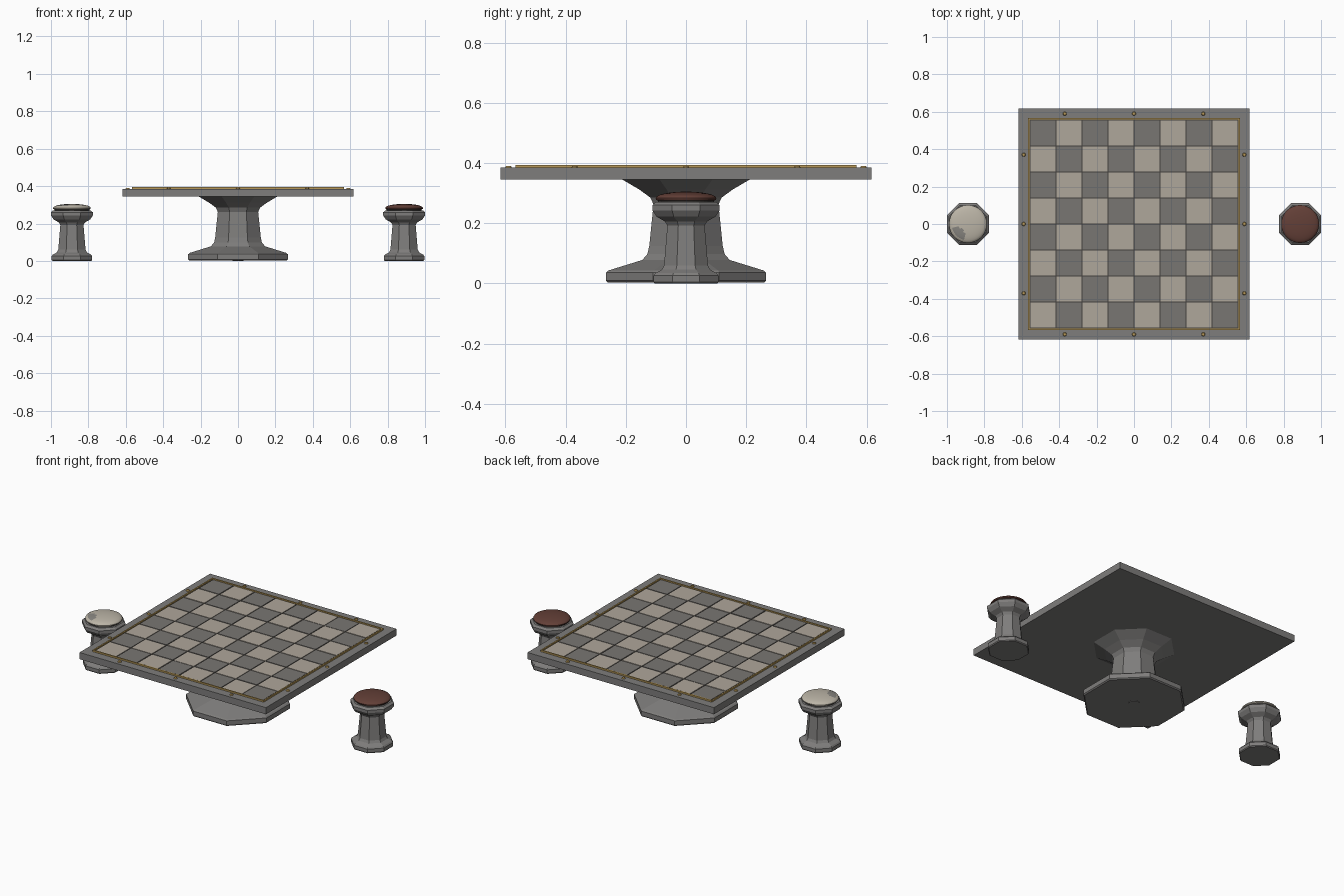
import bpy, bmesh, math, random
from mathutils import Vector

if "Cube" in bpy.data.objects:
    bpy.data.objects.remove(bpy.data.objects["Cube"])

random.seed(4)


def material(name, r, g, b):
    m = bpy.data.materials.new(name)
    m.diffuse_color = (r, g, b, 1)
    m.use_nodes = True
    m.node_tree.nodes["Principled BSDF"].inputs["Base Color"].default_value = m.diffuse_color
    return m


STONE = material("grey_stone", 0.21, 0.205, 0.20)
DARK = material("dark_square", 0.19, 0.18, 0.168)
LIGHT = material("light_square", 0.43, 0.385, 0.325)
GROUT = material("dark_grout", 0.055, 0.052, 0.047)
GOLD = material("brass", 0.48, 0.32, 0.10)
CREAM = material("cream_seat", 0.50, 0.46, 0.385)
WORN = material("worn_patch", 0.25, 0.24, 0.22)
BROWN = material("red_brown_seat", 0.125, 0.05, 0.038)


def finish(bm, name, *mats):
    bmesh.ops.recalc_face_normals(bm, faces=bm.faces)
    me = bpy.data.meshes.new(name)
    bm.to_mesh(me)
    bm.free()
    ob = bpy.data.objects.new(name, me)
    bpy.context.collection.objects.link(ob)
    for m in mats:
        me.materials.append(m)
    return ob


def add_box(bm, x0, x1, y0, y1, z0, z1):
    vs = bmesh.ops.create_cube(bm, size=1)["verts"]
    for v in vs:
        v.co = Vector((x1 if v.co.x > 0 else x0,
                       y1 if v.co.y > 0 else y0,
                       z1 if v.co.z > 0 else z0))
    return list({f for v in vs for f in v.link_faces})


def lathe(name, profile, sides, x, *mats, smooth=False):
    """Stacked regular rings; radius is measured to the flats when sides is 8."""
    bm = bmesh.new()
    k = 1 / math.cos(math.pi / 8) if sides == 8 else 1
    rings = []
    for r, z in profile:
        rings.append([bm.verts.new((x + r * k * math.cos((i + 0.5) * math.tau / sides),
                                    r * k * math.sin((i + 0.5) * math.tau / sides), z))
                      for i in range(sides)])
    for a, b in zip(rings, rings[1:]):
        for i in range(sides):
            j = (i + 1) % sides
            bm.faces.new((a[i], a[j], b[j], b[i]))
    bm.faces.new(rings[0])
    bm.faces.new(rings[-1])
    ob = finish(bm, name, *mats)
    if smooth:
        bpy.context.view_layer.objects.active = ob
        ob.select_set(True)
        bpy.ops.object.shade_smooth_by_angle(angle=math.radians(35))
        ob.select_set(False)
    return ob


# table pedestal
lathe("table_pedestal", [(0.26, 0.003), (0.266, 0.009), (0.266, 0.036), (0.258, 0.043),
                         (0.145, 0.078), (0.128, 0.098), (0.122, 0.125), (0.108, 0.262),
                         (0.118, 0.285), (0.155, 0.312), (0.213, 0.346)], 8, 0, STONE)
lathe("pedestal_foot_pad", [(0.03, 0.0), (0.03, 0.004)], 16, 0, STONE)

# table slab
bm = bmesh.new()
add_box(bm, -0.617, 0.617, -0.617, 0.617, 0.345, 0.385)
finish(bm, "table_slab", STONE)

# dark bed under the squares
bm = bmesh.new()
add_box(bm, -0.562, 0.562, -0.562, 0.562, 0.384, 0.387)
finish(bm, "board_bed", GROUT)

# chequered squares, slightly uneven
bm = bmesh.new()
S, GAP = 0.139, 0.003
for c in range(8):
    for r in range(8):
        x, y = (c - 4) * S, (r - 4) * S
        top = 0.390 + random.uniform(-0.001, 0.001)
        for f in add_box(bm, x + GAP, x + S - GAP, y + GAP, y + S - GAP, 0.386, top):
            f.material_index = (c + r) % 2
finish(bm, "board_squares", LIGHT, DARK)

# brass border strip
bm = bmesh.new()
o, i = 0.567, 0.559
for s in (-1, 1):
    a, b = sorted((s * i, s * o))
    add_box(bm, -o, o, a, b, 0.384, 0.394)
    add_box(bm, a, b, -i, i, 0.384, 0.394)
finish(bm, "brass_border", GOLD)

# brass studs round the rim
bm = bmesh.new()
for s in (-1, 1):
    for t in (-0.37, 0, 0.37):
        for x, y in ((t, s * 0.59), (s * 0.59, t)):
            vs = bmesh.ops.create_cone(bm, cap_ends=True, segments=12,
                                       radius1=0.011, radius2=0.008, depth=0.007)["verts"]
            bmesh.ops.translate(bm, verts=vs, vec=(x, y, 0.3875))
finish(bm, "brass_studs", GOLD)

# two stools with domed seats
for side, s, mat in (("left", -1, CREAM), ("right", 1, BROWN)):
    cx = s * 0.888
    lathe(side + "_stool_body", [(0.104, 0), (0.108, 0.005), (0.108, 0.026), (0.102, 0.034),
                                 (0.080, 0.046), (0.073, 0.06), (0.062, 0.192), (0.070, 0.206),
                                 (0.098, 0.222), (0.112, 0.243), (0.112, 0.260), (0.100, 0.271)],
          8, cx, STONE)
    lathe(side + "_seat_seam", [(0.093, 0.268), (0.093, 0.278)], 40, cx, GROUT)
    dome = [(0.101 * math.cos(a), 0.284 + 0.021 * math.sin(a))
            for a in (math.radians(d) for d in (0, 15, 30, 42, 52, 60, 67, 74, 81, 87))]
    seat = lathe(side + "_seat", [(0.093, 0.275), (0.1, 0.278)] + dome, 40, cx, mat, WORN,
                 smooth=True)
    if s < 0:
        # worn patch on the light seat
        for f in seat.data.polygons:
            dx, dy = f.center.x - cx + 0.045, f.center.y + 0.045
            u, v = (dx - dy) * 0.7071, (dx + dy) * 0.7071
            if f.center.z > 0.286 and (u / 0.042) ** 2 + (v / 0.022) ** 2 < 1:
                f.material_index = 1
